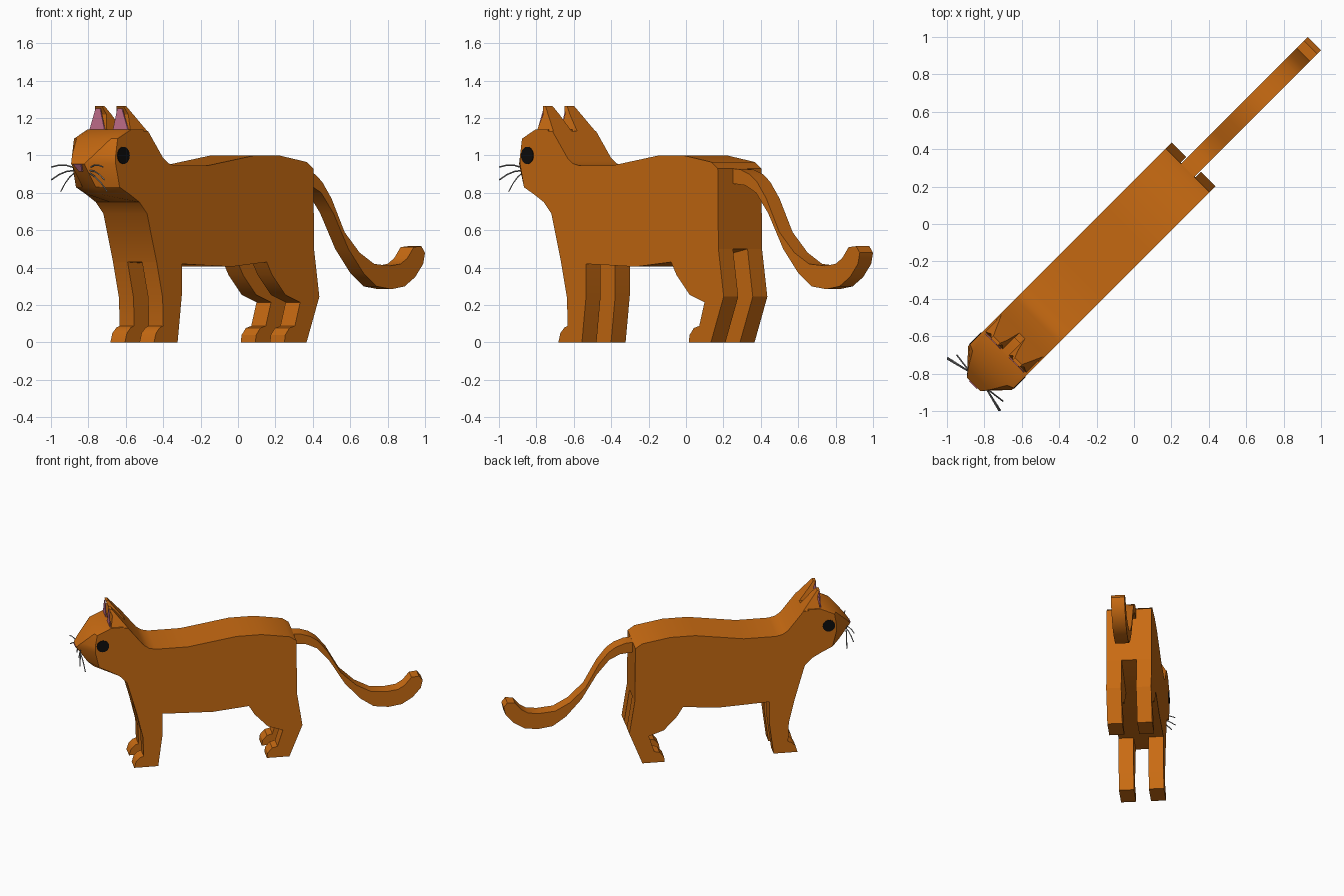
import bpy, bmesh, math

if "Cube" in bpy.data.objects:
    bpy.data.objects.remove(bpy.data.objects["Cube"])

R = math.sqrt(0.5)


def colour(name, r, g, b):
    m = bpy.data.materials.new(name)
    m.diffuse_color = (r, g, b, 1)
    m.use_nodes = True
    m.node_tree.nodes["Principled BSDF"].inputs["Base Color"].default_value = m.diffuse_color
    return m


FUR = colour("orange fur", 0.58, 0.146, 0.006)
PINK = colour("pink skin", 0.62, 0.18, 0.30)
BLACK = colour("black", 0.004, 0.004, 0.004)
GREY = colour("whisker grey", 0.25, 0.25, 0.25)


def world(s, t, z):
    """s runs from nose to tail, t sideways; the cat stands diagonally."""
    return ((s + t) * R, (s - t) * R, z)


def loft(name, rings, mat):
    """Skin equal-length rings of (s, t, z) points and cap both ends."""
    bm = bmesh.new()
    vs = [[bm.verts.new(world(*p)) for p in ring] for ring in rings]
    n = len(vs[0])
    for a, b in zip(vs, vs[1:]):
        for i in range(n):
            j = (i + 1) % n
            bm.faces.new((a[i], a[j], b[j], b[i]))
    bm.faces.new(vs[0])
    bm.faces.new(vs[-1])
    bmesh.ops.recalc_face_normals(bm, faces=bm.faces[:])
    me = bpy.data.meshes.new(name)
    bm.to_mesh(me)
    bm.free()
    me.materials.append(mat)
    ob = bpy.data.objects.new(name, me)
    bpy.context.collection.objects.link(ob)
    bpy.ops.object.select_all(action='DESELECT')
    ob.select_set(True)
    bpy.context.view_layer.objects.active = ob
    bpy.ops.object.shade_smooth_by_angle(angle=math.radians(30))
    return ob


def prism(name, profile, t0, t1, mat=FUR):
    """Extrude a side profile of (s, z) points sideways."""
    return loft(name, [[(s, t, z) for s, z in profile] for t in (t0, t1)], mat)


W = 0.165   # half width of the body
G = 0.055   # half gap between the legs

# Body with neck, back, rump and belly
prism("body", [
    (-.91, .75), (-.95, 1.13), (-.845, 1.13), (-.73, .985), (-.69, .957), (-.64, .945),
    (-.40, .945), (-.04, 1.0), (.146, 1.0), (.355, .965), (.405, .93), (.41, .50),
    (.052, .43), (-.217, .405), (-.59, .42), (-.78, .43), (-.853, .69)], -W, W)

# Legs
front = [(-.78, .43), (-.735, .24), (-.73, .088), (-.755, .08), (-.785, .05), (-.80, 0),
         (-.622, 0), (-.59, .25), (-.59, .42)]
hind = [(.052, .43), (.094, .36), (.193, .255), (.305, .215), (.265, .088), (.225, .078),
        (.192, .04), (.186, 0), (.353, 0), (.45, .245), (.41, .50)]
for side, name in ((1, "right"), (-1, "left")):
    prism("front_leg_" + name, front, side * G, side * W)
    prism("hind_leg_" + name, hind, side * G, side * W)

# Tail
prism("tail", [
    (.40, .93), (.46, .925), (.53, .90), (.586, .86), (.657, .77), (.756, .59), (.87, .48),
    (.98, .42), (1.10, .41), (1.18, .42), (1.23, .45), (1.28, .51), (1.336, .515),
    (1.364, .48), (1.35, .42), (1.29, .35), (1.21, .30), (1.11, .285), (1.0, .30),
    (.90, .37), (.785, .50), (.672, .69), (.58, .80), (.50, .84), (.40, .85)], -.05, .05)

# Head: levels of (z, muzzle front, muzzle half width, cheek front)
levels = [(.75, -.915, .05, -.91), (.79, -1.08, .05, -.98), (.83, -1.125, .05, -1.06),
          (.955, -1.212, .05, -1.09), (1.0, -1.175, .08, -1.09),
          (1.09, -1.09, .13, -1.075), (1.14, -.98, .15, -.97)]
rings = []
for z, f, w, m in levels:
    half = [(-.88, W), (m, W), (f, w)]
    rings.append([(s, t, z) for s, t in half] + [(s, -t, z) for s, t in reversed(half)])
loft("head", rings, FUR)

# Nose
loft("nose", [[(s, -.03, .953), (s, .03, .953), (s + .025, .012, .915), (s + .025, -.012, .915)]
              for s in (-1.20, -1.218)], PINK)

eye = [(-1.033 + .046 * math.cos(a), 1.0 + .046 * math.sin(a))
       for a in (i * math.tau / 20 for i in range(20))]

for k, name in ((1, "right"), (-1, "left")):
    # Ears with pink inner plates
    loft("ear_" + name, [
        [(-.972, .02 * k, 1.125), (-.972, .16 * k, 1.125), (-.84, .16 * k, 1.125), (-.84, .02 * k, 1.125)],
        [(-.955, .04 * k, 1.22), (-.955, .125 * k, 1.22), (-.918, .125 * k, 1.22), (-.918, .04 * k, 1.22)],
        [(-.975, .055 * k, 1.265), (-.975, .108 * k, 1.265), (-.955, .108 * k, 1.265), (-.955, .055 * k, 1.265)],
    ], FUR)
    loft("inner_ear_" + name, [
        [(s, .032 * k, 1.138), (s, .145 * k, 1.138), (s, .10 * k, 1.25), (s, .065 * k, 1.25)]
        for s in (-.972, -.978)], PINK)
    # Eyes
    prism("eye_" + name, eye, .162 * k, .169 * k, BLACK)
    # Whiskers drooping outwards
    cu = bpy.data.curves.new("whiskers_" + name, 'CURVE')
    cu.dimensions = '3D'
    cu.bevel_depth = .004
    cu.bevel_resolution = 0
    for z0, s1, t1, z1 in ((.935, -1.216, .196, .938), (.92, -1.21, .2, .87), (.905, -1.165, .175, .808)):
        sp = cu.splines.new('POLY')
        sp.points.add(3)
        for i, p in enumerate(sp.points):
            u = i / 3
            z = z0 + (z1 - z0) * u + .05 * u * (1 - u)
            p.co = (*world(-1.18 + (s1 + 1.18) * u, k * (.06 + (t1 - .06) * u), z), 1)
    cu.materials.append(GREY)
    bpy.context.collection.objects.link(bpy.data.objects.new("whiskers_" + name, cu))
